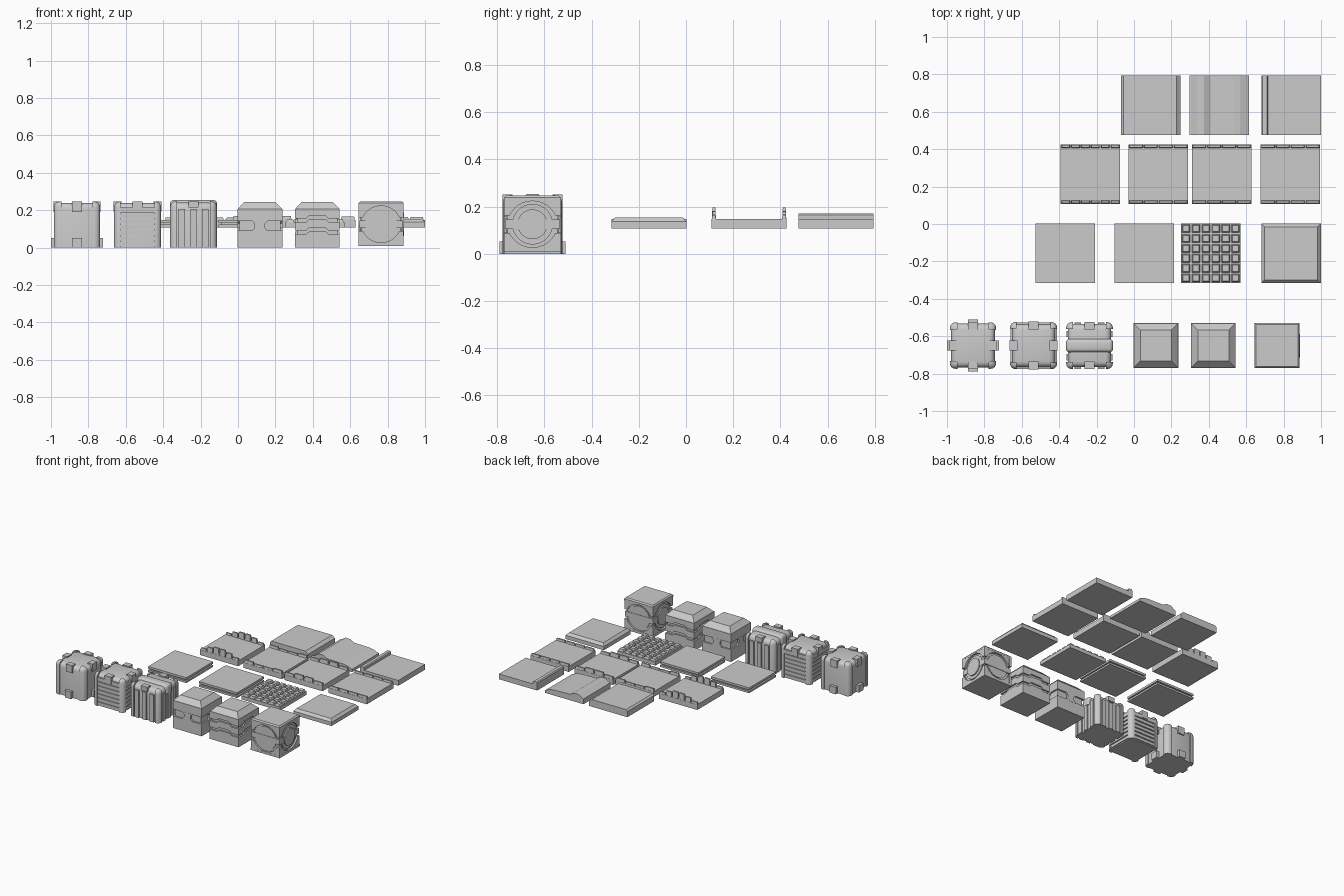
import bpy, bmesh, math
from mathutils import Matrix, Vector

if "Cube" in bpy.data.objects:
    bpy.data.objects.remove(bpy.data.objects["Cube"])


def finish(name, bm, smooth=False):
    bmesh.ops.recalc_face_normals(bm, faces=bm.faces[:])
    me = bpy.data.meshes.new(name)
    bm.to_mesh(me)
    bm.free()
    if smooth:
        for p in me.polygons:
            p.use_smooth = True
        me.set_sharp_from_angle(angle=math.radians(35))
    ob = bpy.data.objects.new(name, me)
    bpy.context.collection.objects.link(ob)
    return ob


def add_box(bm, x0, x1, y0, y1, z0, z1, taper=0.0):
    """Box whose top may be inset by taper."""
    lo = [bm.verts.new((x, y, z0)) for x, y in ((x0, y0), (x1, y0), (x1, y1), (x0, y1))]
    t = taper
    hi = [bm.verts.new((x, y, z1)) for x, y in
          ((x0 + t, y0 + t), (x1 - t, y0 + t), (x1 - t, y1 - t), (x0 + t, y1 - t))]
    bm.faces.new(lo[::-1])
    bm.faces.new(hi)
    for i in range(4):
        j = (i + 1) % 4
        bm.faces.new((lo[i], lo[j], hi[j], hi[i]))


def add_prism(bm, poly, d0, d1, mat):
    """Extrude an (u, z) outline between depths d0 and d1 along -y, then transform."""
    a = [bm.verts.new(mat @ Vector((u, -d0, z))) for u, z in poly]
    b = [bm.verts.new(mat @ Vector((u, -d1, z))) for u, z in poly]
    bm.faces.new(a)
    bm.faces.new(b[::-1])
    for i in range(len(a)):
        j = (i + 1) % len(a)
        bm.faces.new((a[i], a[j], b[j], b[i]))


def four_sides(name, cx, polys, d0, d1, turns=(0, 1, 2, 3)):
    """Repeat outlines on the sides of a crate centred at cx."""
    bm = bmesh.new()
    for k in turns:
        m = Matrix.Translation((cx, CY, 0)) @ Matrix.Rotation(k * math.pi / 2, 4, 'Z')
        for p in polys:
            add_prism(bm, p, d0, d1, m)
    return finish(name, bm)


def rect(u0, u1, z0, z1):
    return [(u0, z0), (u1, z0), (u1, z1), (u0, z1)]


def block(name, cx, cy, hx, hy, z0, z1, taper=0.0):
    bm = bmesh.new()
    add_box(bm, cx - hx, cx + hx, cy - hy, cy + hy, z0, z1, taper)
    return finish(name, bm)


def rounded(name, cx, h, z0, z1, r, hy=None):
    """Crate body with rounded uprights and top edges."""
    hy = hy or h
    bm = bmesh.new()
    add_box(bm, cx - h, cx + h, CY - hy, CY + hy, z0, z1)
    es = [e for e in bm.edges if max(v.co.z for v in e.verts) > z0 + 1e-5]
    bmesh.ops.bevel(bm, geom=es, offset=r, segments=4, profile=0.5, affect='EDGES')
    return finish(name, bm, True)


def corner_posts(name, cx, h, w, z1, r):
    """Four rounded corner guards."""
    bm = bmesh.new()
    for sx in (-1, 1):
        for sy in (-1, 1):
            xs = sorted((sx * h, sx * (h - w)))
            ys = sorted((sy * h, sy * (h - w)))
            add_box(bm, cx + xs[0], cx + xs[1], CY + ys[0], CY + ys[1], 0, z1)

    def outer(e):
        on = lambda v: (abs(abs(v.co.x - cx) - h) < 1e-4, abs(abs(v.co.y - CY) - h) < 1e-4,
                        abs(v.co.z - z1) < 1e-4)
        a, b = (on(v) for v in e.verts)
        return sum(p and q for p, q in zip(a, b)) >= 2
    bmesh.ops.bevel(bm, geom=[e for e in bm.edges if outer(e)], offset=r,
                    segments=4, profile=0.5, affect='EDGES')
    return finish(name, bm, True)


CY = -0.65

# Crate 1: rounded, clips and feet on each side
cx = -0.861
rounded("clip_crate_body", cx, 0.117, 0.0, 0.238, 0.03)
corner_posts("clip_crate_corners", cx, 0.124, 0.042, 0.246, 0.03)
four_sides("clip_crate_clips", cx, [rect(-0.026, 0.026, 0.19, 0.246)], 0.085, 0.126)
four_sides("clip_crate_feet", cx, [rect(-0.026, 0.026, 0.0, 0.052)], 0.1, 0.139)

# Crate 2: horizontal slats
cx = -0.537
rounded("slat_crate_body", cx, 0.115, 0.0, 0.238, 0.03)
corner_posts("slat_crate_corners", cx, 0.126, 0.036, 0.246, 0.03)
four_sides("slat_crate_slats", cx,
           [rect(-0.092, 0.092, 0.008 + i * 0.03, 0.03 + i * 0.03) for i in range(6)], 0.1, 0.122)
four_sides("slat_crate_top_rail", cx, [rect(-0.092, 0.092, 0.185, 0.215)], 0.1, 0.124)
four_sides("slat_crate_clips", cx, [rect(-0.026, 0.026, 0.192, 0.247)], 0.085, 0.128)

# Crate 3: vertical ribs and a strap over the top
cx = -0.238
rounded("rib_crate_body", cx, 0.115, 0.0, 0.24, 0.03)
corner_posts("rib_crate_corners", cx, 0.125, 0.036, 0.248, 0.03)
four_sides("rib_crate_ribs", cx,
           [rect(u - 0.017, u + 0.017, 0.0, 0.205) for u in (-0.062, 0, 0.062)], 0.1, 0.124)
rounded("rib_crate_strap", cx, 0.126, 0.19, 0.254, 0.02, 0.036)
four_sides("rib_crate_clips", cx, [rect(-0.026, 0.026, 0.215, 0.25)], 0.085, 0.126, (0, 2))

# Crates 4 and 5: chamfered lids
for tag, cx in (("belt", 0.117), ("notch", 0.424)):
    block(tag + "_crate_core", cx, CY, 0.109, 0.109, 0.002, 0.212)
    block(tag + "_crate_lid", cx, CY, 0.12, 0.12, 0.205, 0.244, 0.037)
    block(tag + "_crate_base", cx, CY, 0.12, 0.12, 0.0, 0.065)
H = 0.12
block("belt_crate_lower", 0.117, CY, H, H, 0.06, 0.09)
block("belt_crate_upper", 0.117, CY, H, H, 0.142, 0.207)
four_sides("belt_crate_latches", 0.117,
           [[(-0.045, 0.085), (0.045, 0.085), (0.028, 0.105), (0.028, 0.128), (0.045, 0.145),
             (-0.045, 0.145), (-0.028, 0.128), (-0.028, 0.105)]], 0.1, 0.121)
block("notch_crate_upper", 0.424, CY, H, H, 0.188, 0.207)
four_sides("notch_crate_panels", 0.424, [
    [(-H, 0.155), (-0.06, 0.155), (-0.045, 0.17), (0.045, 0.17), (0.06, 0.155), (H, 0.155),
     (H, 0.19), (-H, 0.19)],
    [(-H, 0.09), (-0.06, 0.09), (-0.045, 0.105), (0.045, 0.105), (0.06, 0.09), (H, 0.09),
     (H, 0.137), (0.06, 0.137), (0.045, 0.152), (-0.045, 0.152), (-0.06, 0.137), (-H, 0.137)],
    [(-H, 0.06), (H, 0.06), (H, 0.072), (0.06, 0.072), (0.045, 0.085), (-0.045, 0.085),
     (-0.06, 0.072), (-H, 0.072)]], 0.105, H)

# Crate 6: round hatches framed by arched panels
cx = 0.765
block("hatch_crate_core", cx, CY, 0.106, 0.106, 0.02, 0.23)
block("hatch_crate_bottom", cx, CY, 0.12, 0.12, 0.008, 0.024)
block("hatch_crate_top", cx, CY, 0.12, 0.12, 0.225, 0.238)
block("hatch_crate_top_chamfer", cx, CY, 0.12, 0.12, 0.238, 0.247, 0.008)
arches = []
for s in (-1, 1):
    for ro, ztop in ((0.098, 0.102),):
        arc = [(ro * 1.06 * math.cos(a), 0.125 + s * ro * math.sin(a))
               for a in [math.radians(22 + i * 136 / 16) for i in range(17)]]
        arches.append(arc + [(-H, arc[-1][1]), (-H, 0.125 + s * ztop), (H, 0.125 + s * ztop),
                             (H, arc[0][1])])
four_sides("hatch_crate_arches", cx, arches, 0.1, 0.119)
circle = lambda r: [(r * math.cos(i * math.pi / 16), 0.125 + r * math.sin(i * math.pi / 16))
                    for i in range(32)]
four_sides("hatch_crate_rings", cx, [circle(0.086)], 0.1, 0.113)
four_sides("hatch_crate_arms", cx, [rect(-0.116, 0.116, 0.105, 0.145)], 0.1, 0.116)
four_sides("hatch_crate_discs", cx, [circle(0.063)], 0.1, 0.122, (1, 3))

# Floor tiles, first row
Z0, Z1, S = 0.108, 0.148, 0.159
Y1, Y2, Y3 = -0.157, 0.267, 0.635
for tag, cx in (("left", -0.367), ("middle", 0.055)):
    block(tag + "_tile_lower", cx, Y1, S, S, Z0, 0.122)
    block(tag + "_tile_core", cx, Y1, S - 0.012, S - 0.012, 0.118, 0.136)
    block(tag + "_tile_upper", cx, Y1, S, S, 0.132, Z1)
block("stud_tile_base", 0.411, Y1, S, S, Z0, 0.134)
bm = bmesh.new()
N, P = 6, 2 * S / 6
for i in range(N):
    for j in range(N):
        x, y = 0.411 - S + i * P, Y1 - S + j * P
        add_box(bm, x + 0.004, x + P - 0.004, y + 0.004, y + P - 0.004, 0.132, 0.149, 0.006)
finish("stud_tile_studs", bm)
block("bevel_tile_base", 0.84, Y1, S, S, Z0, 0.136)
block("bevel_tile_top", 0.84, Y1, S, S, 0.136, 0.154, 0.017)

# Second row: tiles with segmented rails on two edges
for tag, cx, heights in (
        ("arched", -0.233, (0.162, 0.182, 0.195, 0.195, 0.182, 0.162)),
        ("blocked", 0.13, (0.168, 0.16, 0.16, 0.168)),
        ("stepped", 0.468, (0.166, 0.178, 0.178, 0.166)),
        ("low", 0.836, (0.163, 0.163, 0.163, 0.163))):
    block(tag + "_rail_tile", cx, Y2, S, S, Z0, Z1)
    bm = bmesh.new()
    w = 2 * S / len(heights)
    for i, h in enumerate(heights):
        for s in (-1, 1):
            ys = sorted((Y2 + s * (S - 0.001), Y2 + s * (S - 0.019)))
            add_box(bm, cx - S + i * w + 0.003, cx - S + (i + 1) * w - 0.003,
                    ys[0], ys[1], 0.145, h, 0.003)
    finish(tag + "_rail_segments", bm)

# Third row: profiles extruded front to back
for tag, cx, prof in (
        ("chamfered", 0.09, [(-S, 0.15), (-0.147, 0.162), (0.137, 0.162), (S, 0.143)]),
        ("ridged", 0.455, [(-S, 0.148), (-0.15, 0.15), (-0.118, 0.171), (-0.08, 0.171), (-0.045, 0.153),
                           (0.08, 0.15), (0.112, 0.146), (S, 0.128)]),
        ("curbed", 0.84, [(-S, 0.162), (-0.153, 0.17), (-0.13, 0.17), (-0.124, 0.164), (-0.124, 0.148), (S, 0.148)])):
    bm = bmesh.new()
    add_prism(bm, [(-S, Z0)] + prof + [(S, Z0)], -S, S, Matrix.Translation((cx, Y3, 0)))
    finish(tag + "_tile", bm)
